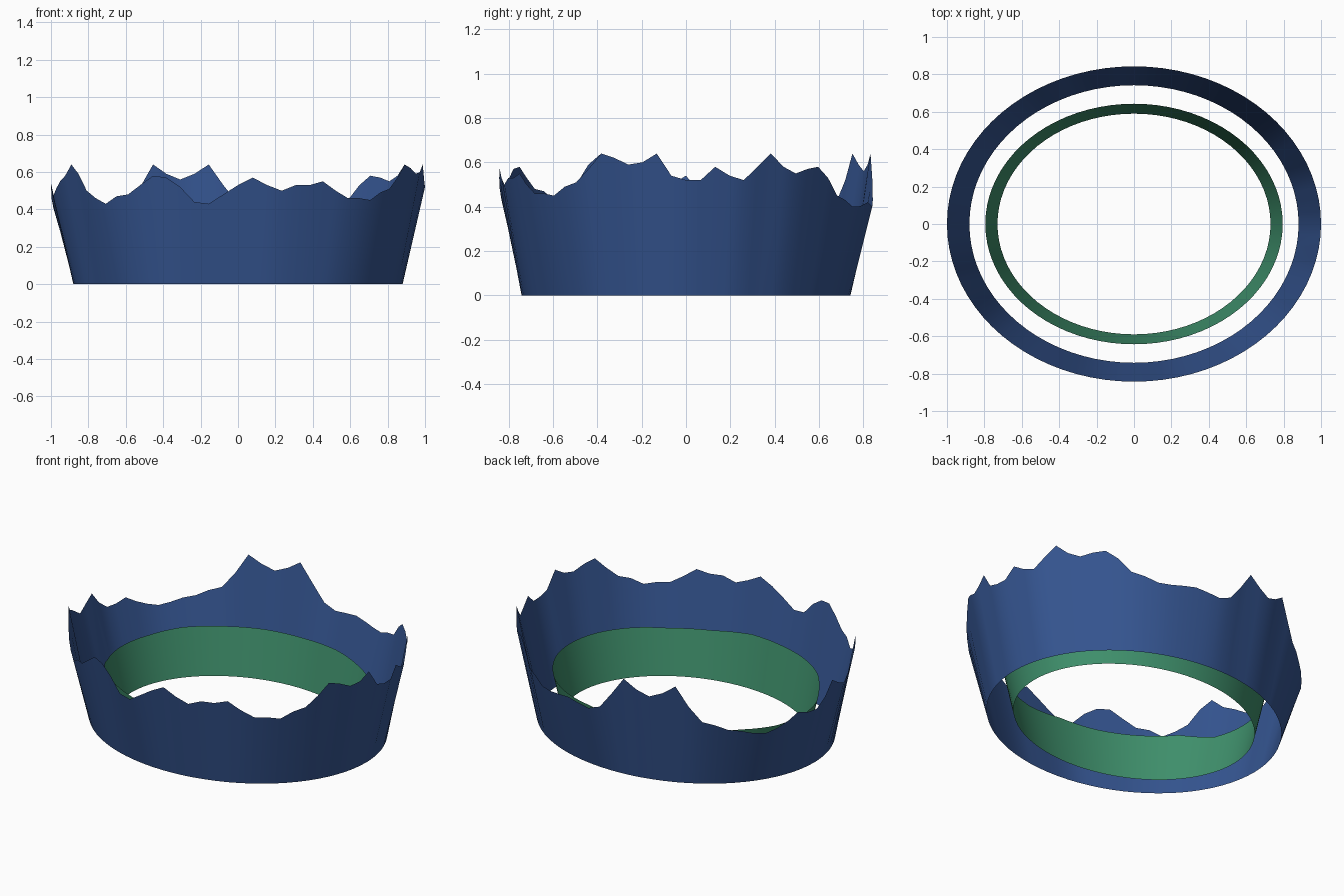
import bpy, bmesh, math

if "Cube" in bpy.data.objects:
    bpy.data.objects.remove(bpy.data.objects["Cube"])

SEGMENTS = 80

# Ridge heights in hundredths, anticlockwise from +x
MOUNTAIN = [52, 52, 58, 54, 52, 58, 64, 58, 55, 57,
            58, 53, 45, 43, 40, 40, 41, 42, 41, 40,
            43, 53, 64, 59, 56, 59, 64, 52, 43, 41,
            38, 37, 35, 34, 36, 39, 43, 41, 41, 46,
            54, 50, 47, 51, 55, 58, 64, 59, 50, 46,
            43, 47, 48, 53, 58, 57, 52, 44, 43, 48,
            53, 57, 53, 50, 53, 53, 55, 50, 46, 46,
            45, 49, 51, 57, 64, 62, 59, 60, 64, 54]
HILLS = [28.5, 28.5, 28, 28, 29, 28.5, 28.7, 28.2, 28.3, 27,
         27, 27, 32, 31.5, 31, 31, 28, 27, 28, 28.5]


def material(name, color):
    mat = bpy.data.materials.new(name)
    mat.diffuse_color = (*color, 1)
    mat.use_nodes = True
    mat.node_tree.nodes["Principled BSDF"].inputs["Base Color"].default_value = mat.diffuse_color
    return mat


def height(profile, i):
    """Linear sample of a closed ridge profile."""
    t = i * len(profile) / SEGMENTS
    a = int(t)
    f = t - a
    n = len(profile)
    return (profile[a % n] * (1 - f) + profile[(a + 1) % n] * f) / 100


def ridge_ring(name, base, rim, profile, mat):
    """Open flared oval wall with an uneven top edge."""
    bm = bmesh.new()
    low, high = [], []
    for i in range(SEGMENTS):
        a = 2 * math.pi * i / SEGMENTS
        c, s = math.cos(a), math.sin(a)
        low.append(bm.verts.new((base[0] * c, base[1] * s, 0)))
        high.append(bm.verts.new((rim[0] * c, rim[1] * s, height(profile, i))))
    for i in range(SEGMENTS):
        j = (i + 1) % SEGMENTS
        face = bm.faces.new((low[i], low[j], high[j], high[i]))
        face.smooth = True
    mesh = bpy.data.meshes.new(name)
    bm.to_mesh(mesh)
    bm.free()
    mesh.materials.append(mat)
    obj = bpy.data.objects.new(name, mesh)
    bpy.context.collection.objects.link(obj)
    return obj


# Distant mountains
ridge_ring("mountain_ring", (0.88, 0.742), (1.0, 0.843), MOUNTAIN,
           material("mountain_blue", (0.035, 0.09, 0.28)))

# Nearer low hills
ridge_ring("hill_ring", (0.73, 0.59), (0.795, 0.643), HILLS,
           material("hill_green", (0.05, 0.28, 0.15)))
